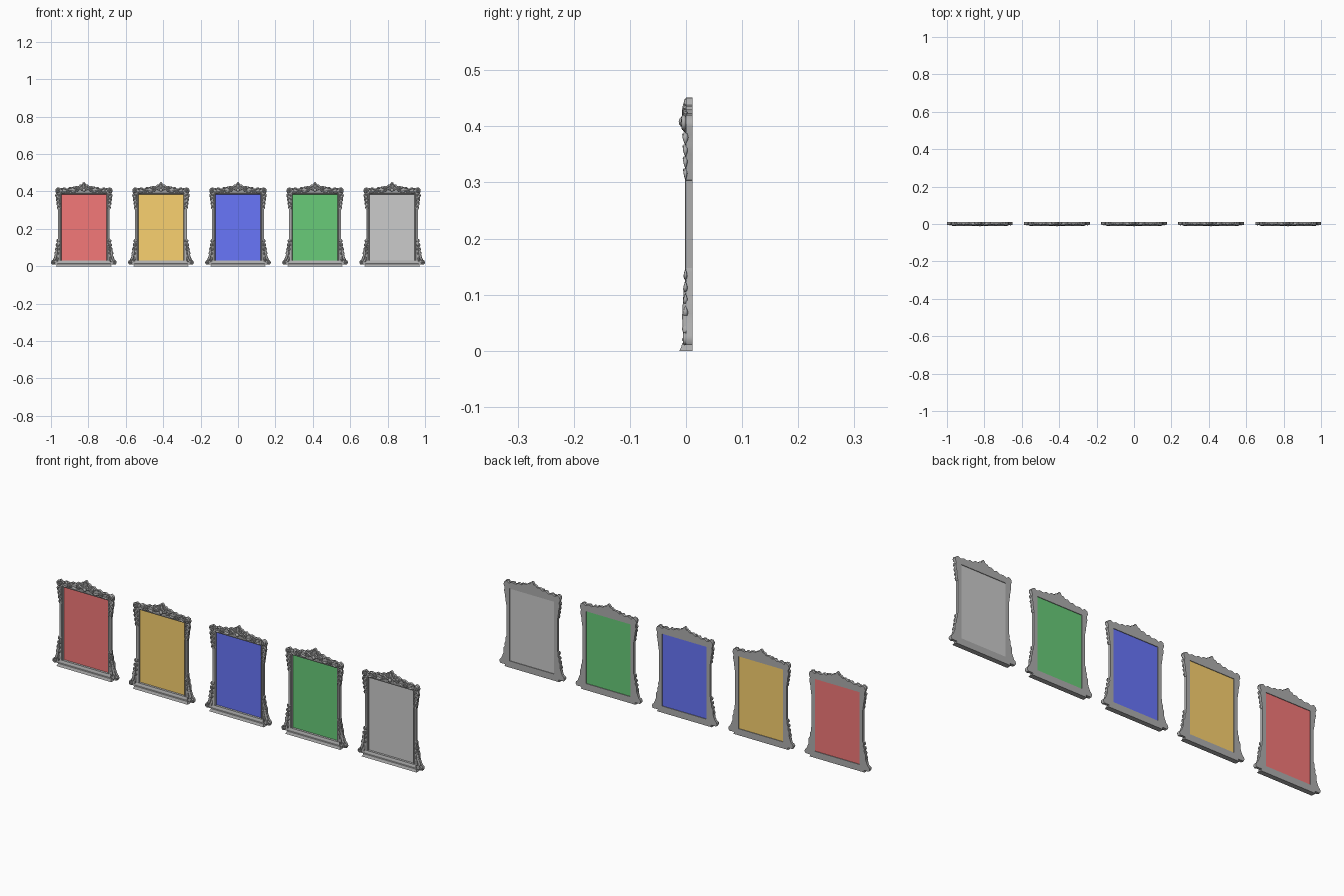
import bpy, bmesh, math
from mathutils import Matrix, Vector

if "Cube" in bpy.data.objects:
    bpy.data.objects.remove(bpy.data.objects["Cube"])

BACK = 0.012      # flat rear plane of every frame
SPACING = 0.412


def material(name, rgb):
    m = bpy.data.materials.new(name)
    m.diffuse_color = (*rgb, 1)
    m.use_nodes = True
    m.node_tree.nodes["Principled BSDF"].inputs["Base Color"].default_value = m.diffuse_color
    return m


def finish(bm, name, mat, angle=35):
    bmesh.ops.recalc_face_normals(bm, faces=bm.faces)
    me = bpy.data.meshes.new(name)
    bm.to_mesh(me)
    bm.free()
    me.polygons.foreach_set("use_smooth", [True] * len(me.polygons))
    me.set_sharp_from_angle(angle=math.radians(angle))
    me.materials.append(mat)
    return me


def mirror_x(bm):
    geo = bm.verts[:] + bm.edges[:] + bm.faces[:]
    new = bmesh.ops.duplicate(bm, geom=geo)["geom"]
    bmesh.ops.scale(bm, vec=(-1, 1, 1), verts=[g for g in new if isinstance(g, bmesh.types.BMVert)])


def bridge(bm, rings, closed=False):
    n = len(rings[0])
    pairs = list(zip(rings, rings[1:])) + ([(rings[-1], rings[0])] if closed else [])
    for a, b in pairs:
        for i in range(n):
            bm.faces.new((a[i], a[(i + 1) % n], b[(i + 1) % n], b[i]))
    if not closed:
        bm.faces.new(rings[0])
        bm.faces.new(rings[-1])


def plate(bm, pts, y0, y1=BACK):
    bridge(bm, [[bm.verts.new((x, y, z)) for x, z in pts] for y in (y0, y1)])


def tube(bm, path, radii, y=-0.001, k=1.0, seg=8):
    pts = [Vector(p) for p in path]
    rings = []
    for i, p in enumerate(pts):
        t = (pts[min(i + 1, len(pts) - 1)] - pts[max(i - 1, 0)]).normalized()
        r = radii[i]
        rings.append([bm.verts.new((p.x - t.y * r * math.cos(a), y + k * r * math.sin(a),
                                    p.y + t.x * r * math.cos(a)))
                      for a in (2 * math.pi * j / seg for j in range(seg))])
    bridge(bm, rings)


def leaf(bm, a, b, bend, w, y=-0.001, k=1.0, n=8):
    a, b = Vector(a), Vector(b)
    d = b - a
    side = Vector((-d.y, d.x))
    path = [a + d * t + side * bend * math.sin(math.pi * t) for t in (i / n for i in range(n + 1))]
    tube(bm, path, [w * (0.12 + 0.88 * math.sin(math.pi * min(1, i / n) ** 0.8)) for i in range(n + 1)], y, k)


def scroll(bm, c, r, start, turns, w, y=-0.002):
    n = int(16 * abs(turns))
    path, rad = [], []
    for i in range(n + 1):
        t = i / n
        a = math.radians(start) + 2 * math.pi * turns * t
        q = r * (1 - 0.8 * t)
        path.append((c[0] + q * math.cos(a), c[1] + q * math.sin(a)))
        rad.append(w * (1 - 0.4 * t))
    tube(bm, path, rad, y)
    bead(bm, c, r * 0.35, y - 0.002)


def bead(bm, c, r, y, sx=1, sz=1):
    m = Matrix.Translation((c[0], y, c[1])) @ Matrix.Diagonal((sx, 1, sz, 1))
    bmesh.ops.create_uvsphere(bm, u_segments=10, v_segments=6, radius=r, matrix=m)


# moulded rectangular surround: profile of (inset, y)
def make_surround():
    bm = bmesh.new()
    profile = [(0, BACK), (0, -.001), (.003, -.002), (.006, -.001), (.008, .001), (.011, .001),
               (.013, -.001), (.015, 0), (.018, .006), (.018, BACK)]
    rings = []
    for d, y in profile:
        x, z0, z1 = .138 - d, .014 + d, .403 - d
        rings.append([bm.verts.new(v) for v in ((-x, y, z0), (x, y, z0), (x, y, z1), (-x, y, z1))])
    bridge(bm, rings, closed=True)
    return finish(bm, "frame_surround", iron)


# stepped plinth: levels of (z, half width, front y)
def make_plinth():
    bm = bmesh.new()
    rings = []
    for z, x, y in [(0, .148, -.012), (.008, .144, -.008), (.013, .143, -.007), (.015, .140, -.004),
                    (.021, .139, -.004), (.024, .137, -.002), (.030, .136, -.001)]:
        rings.append([bm.verts.new(v) for v in ((-x, y, z), (x, y, z), (x, BACK, z), (-x, BACK, z))])
    bridge(bm, rings)
    # only the strip below the opening keeps the full depth
    return finish(bm, "plinth", iron)


# carved crest with corner scrolls and hanging foliage
def make_crest():
    bm = bmesh.new()
    plate(bm, [(0, .388), (0, .451), (.006, .447), (.010, .438), (.022, .436), (.028, .428), (.044, .430),
               (.058, .420), (.072, .424), (.088, .415), (.108, .419), (.124, .411), (.136, .420),
               (.149, .413), (.153, .400), (.147, .386), (.150, .370), (.145, .350), (.143, .330),
               (.139, .304), (.131, .300), (.131, .388)], .000)
    scroll(bm, (.035, .411), .012, 200, -1.6, .0042, -.003)
    scroll(bm, (.086, .405), .010, 150, 1.5, .0038, -.003)
    scroll(bm, (.138, .405), .012, 120, -1.7, .0045, -.004)
    leaf(bm, (.040, .400), (.080, .410), -.15, .005)
    leaf(bm, (.046, .414), (.064, .421), .25, .005)
    leaf(bm, (.066, .414), (.084, .416), .3, .004)
    leaf(bm, (.094, .408), (.116, .417), .2, .005)
    leaf(bm, (.096, .398), (.128, .400), -.15, .005)
    leaf(bm, (.112, .405), (.130, .415), .2, .004)
    for a in (18, 42, 66):
        t = math.radians(90 - a)
        leaf(bm, (.004, .406), (.038 * math.cos(t) * .85, .406 + .036 * math.sin(t)), 0, .005, -.002)
    for i in range(4):          # hanging leaf chain
        z, x = .385 - .021 * i, .142 - .002 * i
        leaf(bm, (x - .002, z + .004), (x + .006 - i * .001, z - .018), .2, .0052 - .0006 * i, -.001)
        leaf(bm, (x - .003, z), (x - .009, z - .017), -.2, .004 - .0005 * i, -.001)
        bead(bm, (x, z), .0042 - .0004 * i, -.0025)
    mirror_x(bm)
    leaf(bm, (0, .404), (0, .450), 0, .0065, -.001)
    bead(bm, (0, .408), .008, -.005, 1.1, 1.2)
    return finish(bm, "carved_crest", iron, 50)


# scrolled side brackets at the foot
def make_brackets():
    bm = bmesh.new()
    plate(bm, [(.131, .150), (.137, .150), (.142, .140), (.141, .126), (.147, .114), (.146, .100),
               (.153, .088), (.153, .066), (.159, .050), (.165, .036), (.173, .029), (.1755, .019),
               (.171, .010), (.158, .010), (.131, .010)], .000)
    scroll(bm, (.164, .020), .0095, 100, -1.6, .0038, -.002)
    tube(bm, [(.158, .029), (.153, .045), (.149, .062), (.146, .08), (.142, .10), (.139, .122)],
         [.004, .006, .0065, .0055, .004, .002], -.001, .9)
    leaf(bm, (.148, .048), (.160, .026), .1, .006, -.001)
    leaf(bm, (.142, .052), (.146, .022), -.1, .005, 0)
    for i in range(4):
        z, x = .066 + .022 * i, .145 - .0025 * i
        leaf(bm, (x - .001, z - .006), (x + .007 - .001 * i, z + .014), -.25, .0048 - .0005 * i, -.001)
        leaf(bm, (x - .003, z - .004), (x - .007, z + .014), .2, .004 - .0005 * i, -.001)
        bead(bm, (x, z), .0042 - .0005 * i, -.002)
    mirror_x(bm)
    return finish(bm, "side_brackets", iron, 50)


iron = material("dark_grey", (.42, .42, .42))
parts = [make_surround(), make_plinth(), make_crest(), make_brackets()]
colours = [("red", (.90, .19, .19)), ("amber", (.95, .64, .16)), ("blue", (.14, .18, .95)),
           ("green", (.14, .60, .19)), ("light_grey", (.76, .76, .76))]

for i, (colour, rgb) in enumerate(colours):
    x = (i - 2) * SPACING
    for me in parts:
        ob = bpy.data.objects.new(f"{me.name}_{colour}", me)
        ob.location.x = x
        bpy.context.collection.objects.link(ob)
    # coloured picture panel
    bm = bmesh.new()
    plate(bm, [(-.121, .030), (.121, .030), (.121, .387), (-.121, .387)], .006, .009)
    ob = bpy.data.objects.new(f"panel_{colour}", finish(bm, "panel", material(colour, rgb)))
    ob.location.x = x
    bpy.context.collection.objects.link(ob)
